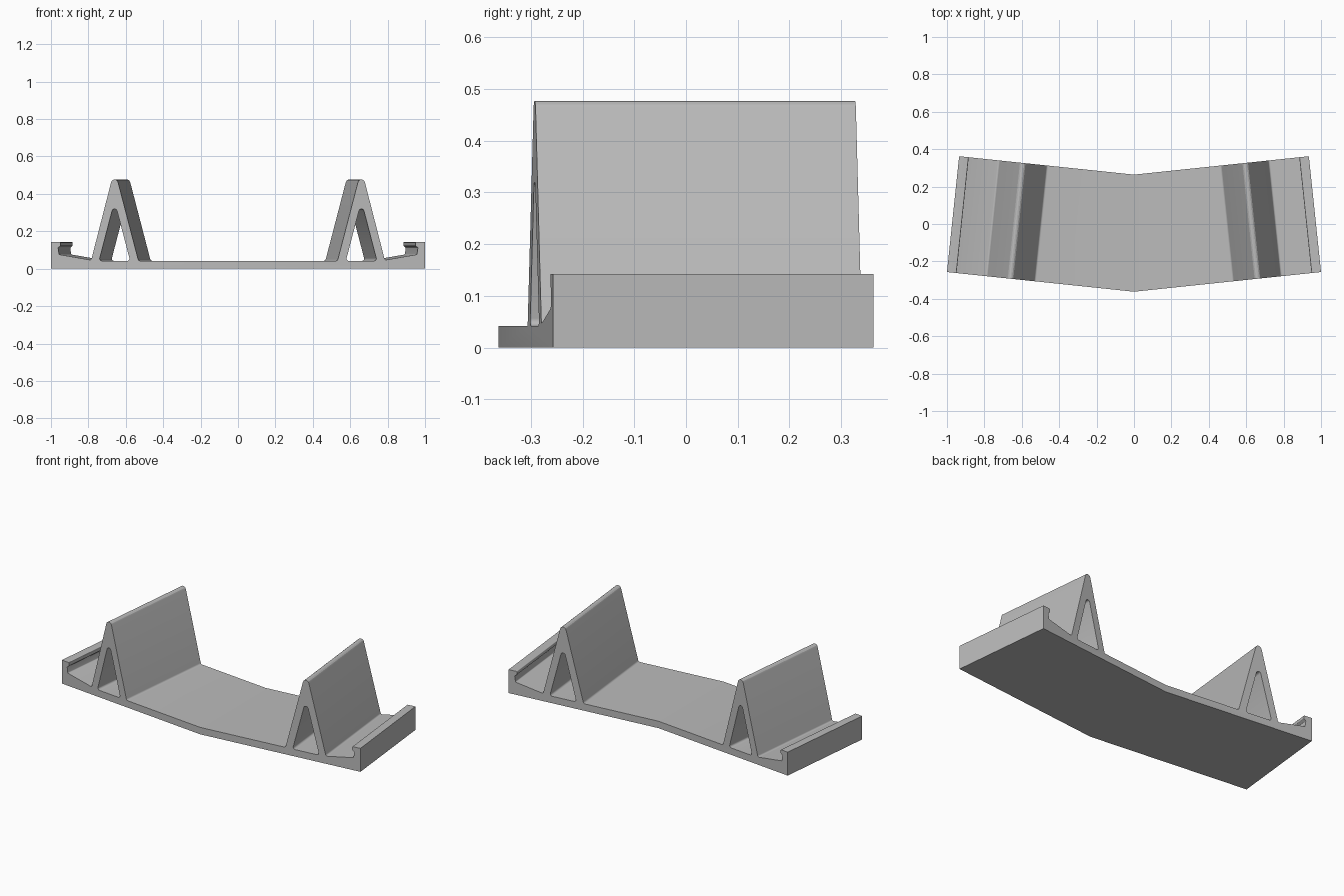
import bpy, bmesh, math
from mathutils import Vector

if "Cube" in bpy.data.objects:
    bpy.data.objects.remove(bpy.data.objects["Cube"], do_unlink=True)

ANGLE = math.radians(6)      # sweep of each half
DEPTH = 0.6225               # length of the extrusion
FRONT = -0.362               # y of the front centre edge


def fillet(corners, steps=6):
    """Round each (x, z, radius) corner of a closed profile."""
    out = []
    for i, (x, z, r) in enumerate(corners):
        p = Vector((x, z))
        if r == 0:
            out.append(p)
            continue
        a = (Vector(corners[i - 1][:2]) - p).normalized()
        b = (Vector(corners[(i + 1) % len(corners)][:2]) - p).normalized()
        half = math.acos(a.dot(b)) / 2
        centre = p + (a + b).normalized() * (r / math.sin(half))
        start = p + a * (r / math.tan(half)) - centre
        end = p + b * (r / math.tan(half)) - centre
        first = math.atan2(start.y, start.x)
        turn = math.remainder(math.atan2(end.y, end.x) - first, math.tau)
        for k in range(steps + 1):
            t = first + turn * k / steps
            out.append(centre + Vector((math.cos(t), math.sin(t))) * r)
    return out


def add_loop(bm, points):
    verts = [bm.verts.new((p.x, FRONT + p.x * math.tan(ANGLE), p.y)) for p in points]
    return [bm.edges.new((v, verts[(i + 1) % len(verts)])) for i, v in enumerate(verts)]


# Half cross-section: base, pointed ridge, sloping tray and hooked lip
outline = fillet([
    (0, 0, 0), (1, 0, 0), (1, 0.142, 0),
    (0.949, 0.142, 0.004), (0.949, 0.122, 0.003), (0.962, 0.112, 0.003),
    (0.957, 0.076, 0.006), (0.785, 0.046, 0.01),
    (0.66, 0.534, 0.019), (0.532, 0.042, 0.012), (0, 0.042, 0),
])
# Triangular opening through the ridge
opening = fillet([(0.577, 0.042, 0.012), (0.743, 0.042, 0.012), (0.66, 0.361, 0.014)])

bm = bmesh.new()
edges = add_loop(bm, outline) + add_loop(bm, opening)
bmesh.ops.triangle_fill(bm, use_beauty=True, edges=edges)
back = bmesh.ops.extrude_face_region(bm, geom=bm.faces[:], use_keep_orig=True)

# Back end: perpendicular to the swept front, mitred at the centre
for v in [g for g in back["geom"] if isinstance(g, bmesh.types.BMVert)]:
    if v.co.x < 1e-5:
        v.co.y += DEPTH / math.cos(ANGLE)
    else:
        v.co += Vector((-math.sin(ANGLE), math.cos(ANGLE), 0)) * DEPTH

# Open the centre seam so the mirrored halves join
seam = [f for f in bm.faces if all(abs(v.co.x) < 1e-5 for v in f.verts)]
bmesh.ops.delete(bm, geom=seam, context="FACES")
bmesh.ops.recalc_face_normals(bm, faces=bm.faces[:])

mesh = bpy.data.meshes.new("angled_cradle")
bm.to_mesh(mesh)
bm.free()
cradle = bpy.data.objects.new("angled_cradle", mesh)
bpy.context.collection.objects.link(cradle)

# Plain grey plastic
grey = bpy.data.materials.new("plain_grey")
grey.use_nodes = True
grey.diffuse_color = (0.5, 0.5, 0.5, 1)
grey.node_tree.nodes["Principled BSDF"].inputs["Base Color"].default_value = (0.5, 0.5, 0.5, 1)
mesh.materials.append(grey)

# Mirror the half across the centre
mirror = cradle.modifiers.new("mirror", "MIRROR")
mirror.use_axis[0] = True
mirror.use_clip = True
mirror.merge_threshold = 0.0005

bpy.ops.object.select_all(action="DESELECT")
bpy.context.view_layer.objects.active = cradle
cradle.select_set(True)
bpy.ops.object.modifier_apply(modifier="mirror")
bpy.ops.object.shade_smooth_by_angle(angle=math.radians(25))
